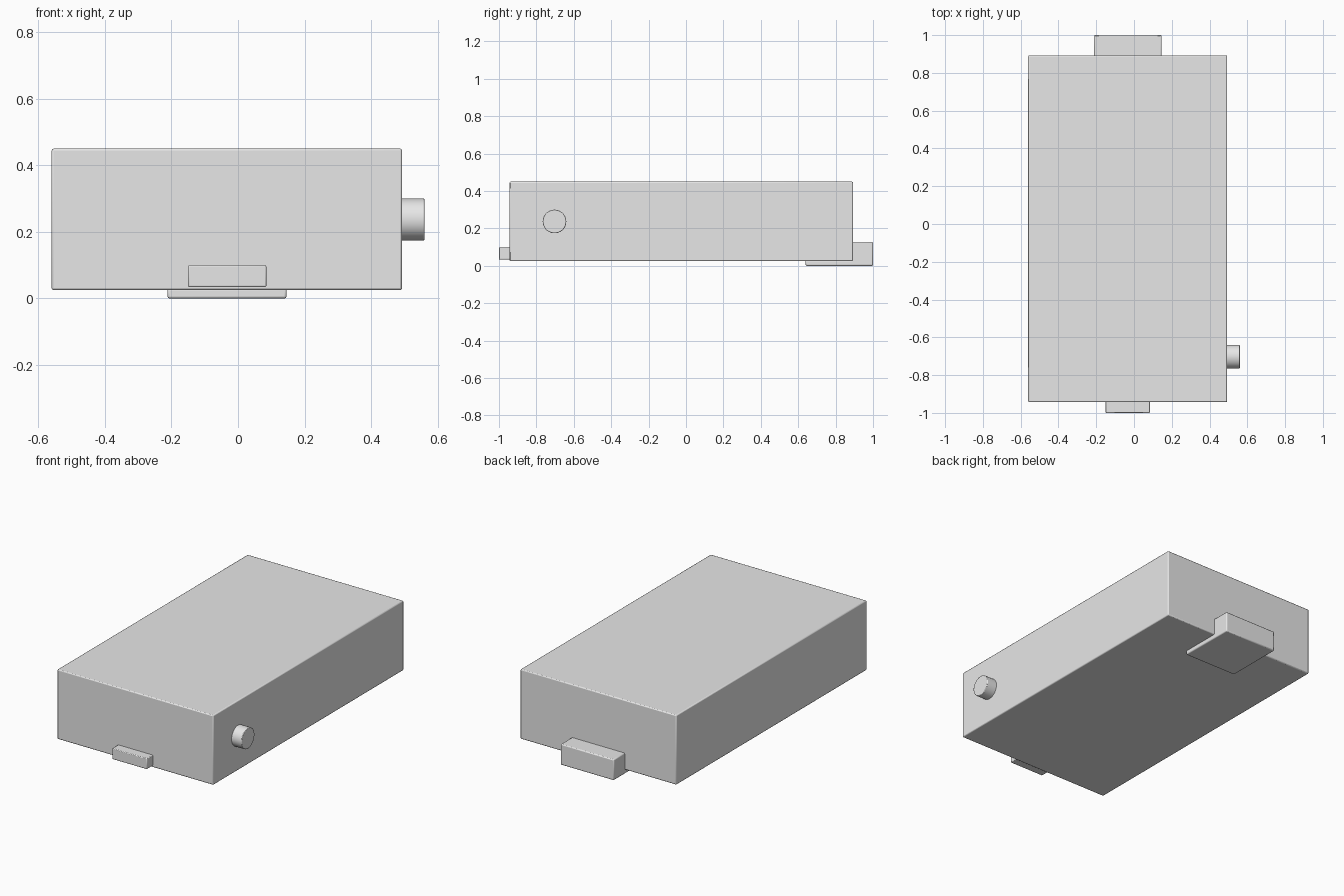
import bpy, bmesh, math
from mathutils import Matrix, Vector

cube = bpy.data.objects.get("Cube")
if cube:
    bpy.data.objects.remove(cube, do_unlink=True)

grey = bpy.data.materials.new("plain grey")
grey.use_nodes = True
grey.diffuse_color = (0.8, 0.8, 0.8, 1)
grey.node_tree.nodes["Principled BSDF"].inputs["Base Color"].default_value = (0.8, 0.8, 0.8, 1)


def finish(name, bm, bevel):
    """Turn a bmesh into a named object with softly rounded edges."""
    bmesh.ops.recalc_face_normals(bm, faces=bm.faces)
    mesh = bpy.data.meshes.new(name)
    bm.to_mesh(mesh)
    bm.free()
    mesh.materials.append(grey)
    obj = bpy.data.objects.new(name, mesh)
    bpy.context.collection.objects.link(obj)
    mod = obj.modifiers.new("rounded edges", "BEVEL")
    mod.width = bevel
    mod.segments = 2
    mod.limit_method = "ANGLE"
    mod.angle_limit = math.radians(40)
    bpy.ops.object.select_all(action="DESELECT")
    obj.select_set(True)
    bpy.context.view_layer.objects.active = obj
    bpy.ops.object.shade_smooth_by_angle(angle=math.radians(40))
    return obj


def box(name, low, high, bevel):
    low, high = Vector(low), Vector(high)
    bm = bmesh.new()
    place = Matrix.Translation((low + high) / 2) @ Matrix.Diagonal((*(high - low), 1))
    bmesh.ops.create_cube(bm, size=1, matrix=place)
    return finish(name, bm, bevel)


def extrude_x(name, profile, x0, x1, bevel):
    """Extrude a (y, z) outline along x."""
    bm = bmesh.new()
    face = bm.faces.new([bm.verts.new((x0, y, z)) for y, z in profile])
    ext = bmesh.ops.extrude_face_region(bm, geom=[face])
    moved = [v for v in ext["geom"] if isinstance(v, bmesh.types.BMVert)]
    bmesh.ops.translate(bm, verts=moved, vec=(x1 - x0, 0, 0))
    return finish(name, bm, bevel)


# Main case
box("case", (-0.56, -0.943, 0.025), (0.493, 0.893, 0.45), 0.006)

# Small front tab, sunk slightly into the case
box("front_tab", (-0.15, -1.0, 0.034), (0.085, -0.93, 0.1), 0.004)

# Rear bracket: upright block with a foot reaching under the case
extrude_x("rear_bracket",
          [(0.64, 0), (1.0, 0), (1.0, 0.127), (0.885, 0.127), (0.885, 0.03), (0.64, 0.03)],
          -0.212, 0.146, 0.006)

# Round side knob
bm = bmesh.new()
bmesh.ops.create_cone(bm, cap_ends=True, segments=48, radius1=0.063, radius2=0.063, depth=0.08,
                      matrix=Matrix.Translation((0.52, -0.703, 0.237)) @ Matrix.Rotation(math.pi / 2, 4, "Y"))
finish("side_knob", bm, 0.003)
